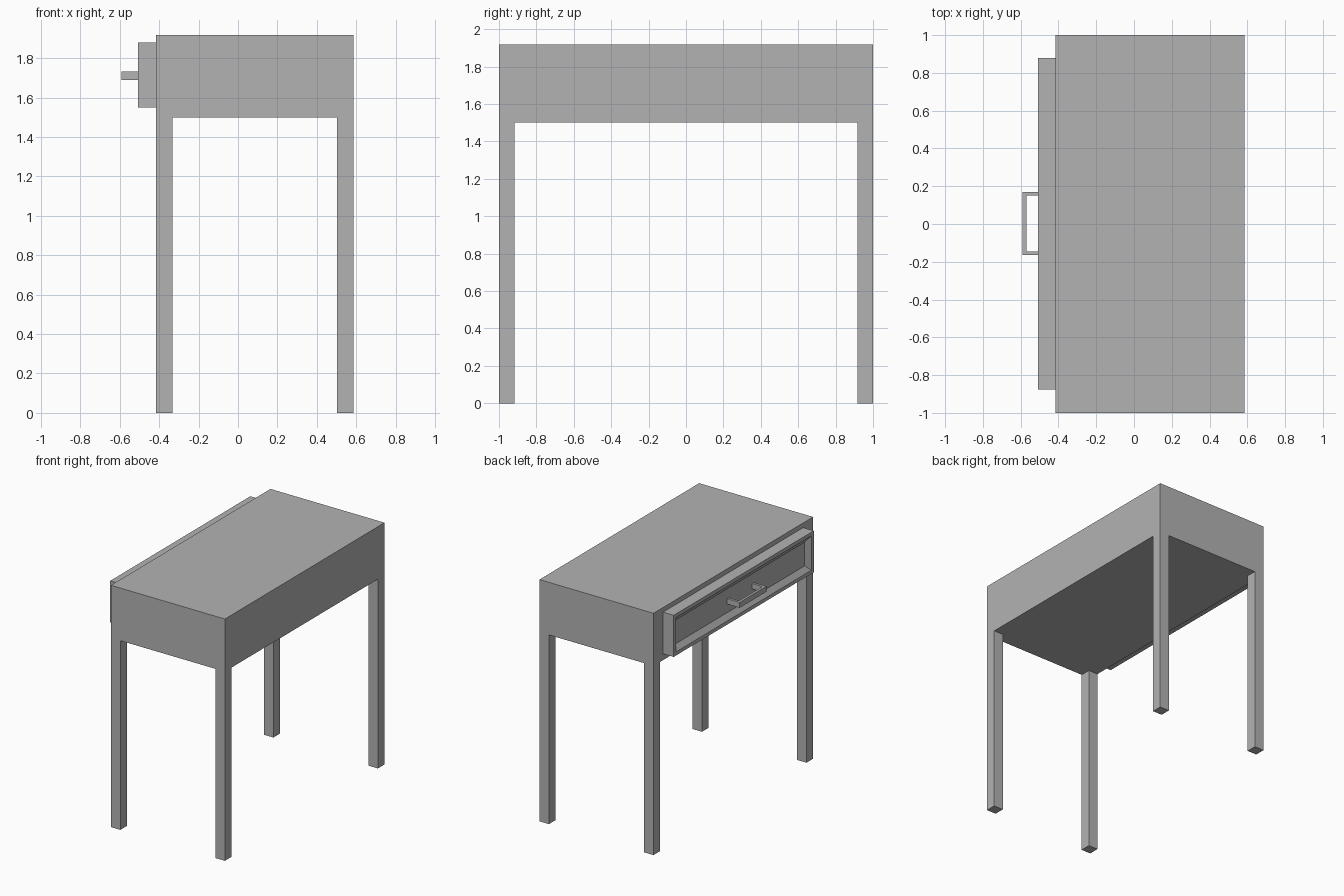
import bpy
import bmesh
import math
from mathutils import Vector

cube = bpy.data.objects.get("Cube")
if cube:
    bpy.data.objects.remove(cube, do_unlink=True)

grey = bpy.data.materials.new("plain_grey")
grey.use_nodes = True
COLOUR = (0.45, 0.45, 0.45, 1)
grey.diffuse_color = COLOUR
grey.node_tree.nodes["Principled BSDF"].inputs["Base Color"].default_value = COLOUR


def finish(name, bm):
    mesh = bpy.data.meshes.new(name)
    bmesh.ops.recalc_face_normals(bm, faces=bm.faces)
    bm.to_mesh(mesh)
    bm.free()
    mesh.materials.append(grey)
    obj = bpy.data.objects.new(name, mesh)
    bpy.context.collection.objects.link(obj)
    return obj


def box_bm(lo, hi):
    bm = bmesh.new()
    bmesh.ops.create_cube(bm, size=1)
    lo, hi = Vector(lo), Vector(hi)
    for v in bm.verts:
        v.co = (lo + hi) / 2 + v.co * (hi - lo)
    return bm


def box(name, lo, hi):
    return finish(name, box_bm(lo, hi))


X0, X1, APRON, TOP, LEG = -0.415, 0.585, 1.5, 1.917, 0.083

# Table body
box("table_body", (X0, -1, APRON), (X1, 1, TOP))

# Four square legs flush with the corners
for x, end in ((X0, "drawer_side"), (X1 - LEG, "plain_side")):
    for y, side in ((-1, "front"), (1 - LEG, "back")):
        box(f"leg_{side}_{end}", (x, y, 0), (x + LEG, y + LEG, APRON))

# Drawer front with a flat rim and a sloped, sunken panel
bm = box_bm((-0.508, -0.875, 1.55), (X0, 0.88, 1.88))
face = min(bm.faces, key=lambda f: f.calc_center_median().x)
bmesh.ops.inset_region(bm, faces=[face], thickness=0.04)
bmesh.ops.inset_region(bm, faces=[face], thickness=0.06)
for v in face.verts:
    v.co.x += 0.03
drawer = finish("drawer_front", bm)
bpy.ops.object.select_all(action="DESELECT")
drawer.select_set(True)
bpy.context.view_layer.objects.active = drawer
bpy.ops.object.shade_smooth_by_angle(angle=math.radians(35))

# Bracket handle: a U-shaped profile extruded upwards
BAR, OUT, BASE = 0.02, -0.59, -0.475
Y0, Y1, Z0, Z1 = -0.165, 0.17, 1.69, 1.733
outline = [(BASE, Y0), (OUT, Y0), (OUT, Y1), (BASE, Y1),
           (BASE, Y1 - BAR), (OUT + BAR, Y1 - BAR),
           (OUT + BAR, Y0 + BAR), (BASE, Y0 + BAR)]
bm = bmesh.new()
profile = bm.faces.new([bm.verts.new((x, y, Z0)) for x, y in outline])
extruded = bmesh.ops.extrude_face_region(bm, geom=[profile])["geom"]
bmesh.ops.translate(bm, vec=(0, 0, Z1 - Z0),
                    verts=[g for g in extruded if isinstance(g, bmesh.types.BMVert)])
finish("drawer_handle", bm)
